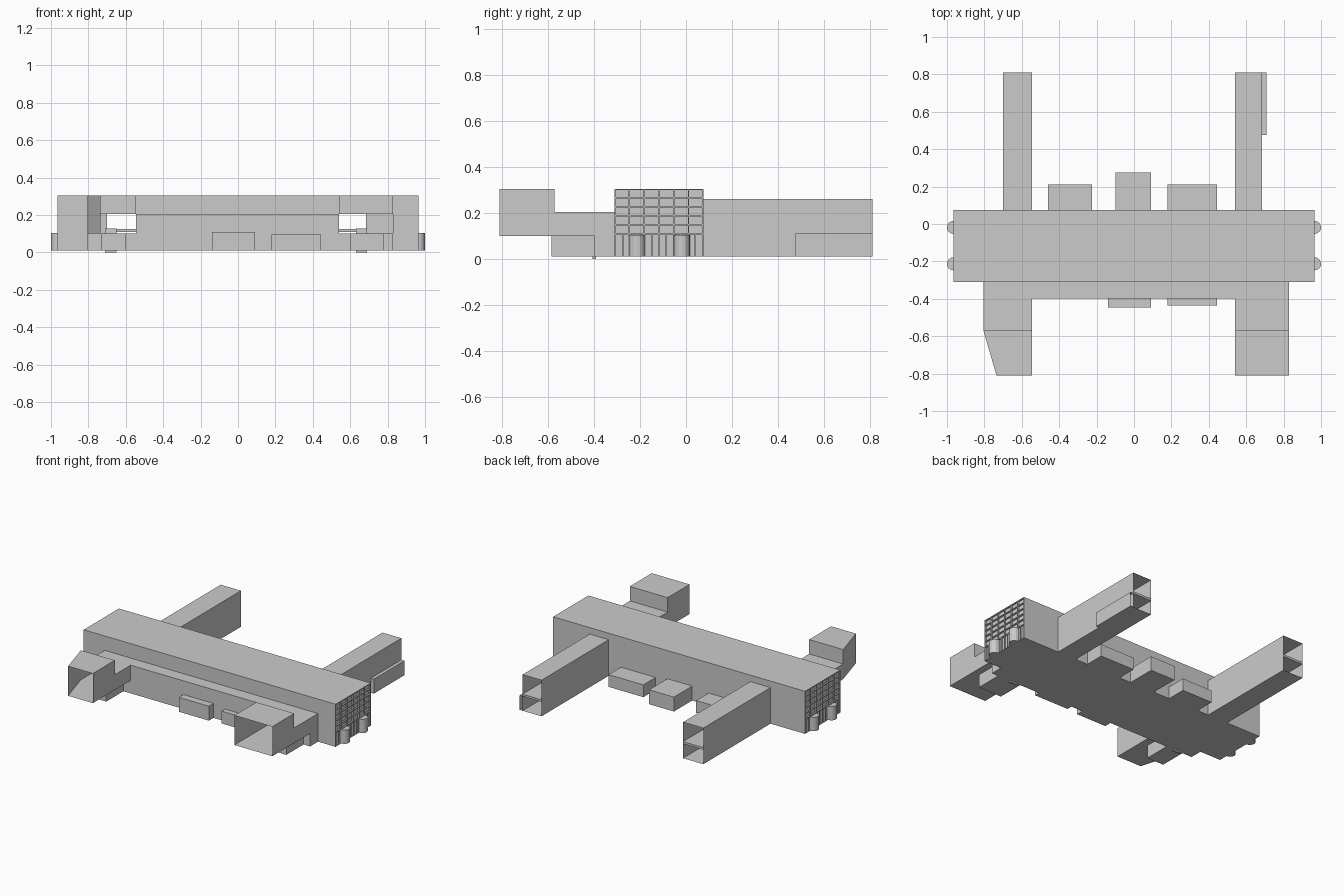
import bpy, bmesh, math

if "Cube" in bpy.data.objects:
    bpy.data.objects.remove(bpy.data.objects["Cube"])

def finish(name, bm):
    me = bpy.data.meshes.new(name)
    bm.to_mesh(me)
    bm.free()
    ob = bpy.data.objects.new(name, me)
    bpy.context.collection.objects.link(ob)
    return ob

def prism(name, pts, z0, z1, open_sides=(), top=True, bottom=True):
    """Upright prism on a counter-clockwise outline; listed sides stay open."""
    bm = bmesh.new()
    lo = [bm.verts.new((x, y, z0)) for x, y in pts]
    hi = [bm.verts.new((x, y, z1)) for x, y in pts]
    n = len(pts)
    for i in range(n):
        if i not in open_sides:
            j = (i + 1) % n
            bm.faces.new((lo[i], lo[j], hi[j], hi[i]))
    if top:
        bm.faces.new(hi)
    if bottom:
        bm.faces.new(lo[::-1])
    return finish(name, bm)

def box(name, x0, x1, y0, y1, z0, z1, open_sides=(), **kw):
    # sides: 0 front, 1 right, 2 back, 3 left
    return prism(name, [(x0, y0), (x1, y0), (x1, y1), (x0, y1)], z0, z1, open_sides, **kw)

def wall(name, y, rects, facing=-1):
    """Flat wall in the xz plane made of rectangles (x0, x1, z0, z1)."""
    bm = bmesh.new()
    for x0, x1, z0, z1 in rects:
        v = [bm.verts.new((x, y, z)) for x, z in ((x0, z0), (x1, z0), (x1, z1), (x0, z1))]
        bm.faces.new(v if facing < 0 else v[::-1])
    return finish(name, bm)

G, F1, F2, TOP = 0.01, 0.10, 0.205, 0.305     # ground, upper floor, low roof, high roof
X, YF, YB = 0.965, -0.31, 0.075               # main hall extents
LX0, LX1, RX0, RX1 = -0.805, -0.545, 0.54, 0.83   # front wings
LT, RT, TT = -0.70, 0.685, 0.26               # rear concourse outer edges and roof

# Main hall: roof and floor, with passages left open in the walls
box("hall_roof_and_floor", -X, X, YF, YB, G, TOP, (0, 1, 2, 3))
box("hall_upper_floor", -X + .012, X - .012, YF, YB, F1, F1 + .005, (0, 1, 2, 3), bottom=False)
wall("hall_front_wall", YF, [(-X, X, F2, TOP), (-X, LX0, G, F2), (RX1, X, G, F2)])
wall("hall_back_wall", YB, [(-X, LT, G, TOP), (LT, LX1, TT, TOP), (LX1, RX0, G, TOP),
                            (RX0, RT, TT, TOP), (RT, X, G, TOP)], 1)

# Low front gallery
box("front_gallery", LX1, RX0, -0.397, YF, F1, F2, (1, 2, 3))
box("front_ground_floor", LX0, RX1, -0.397, YF, G, F1, (2,))

# Front wings: low link and open-ended raised end block
for side, x0, x1, cut in (("left", LX0, LX1, 0.07), ("right", RX0, RX1, 0)):
    box(side + "_wing_link", x0, x1, -0.57, YF, F1, F2, (0, 2))
    prism(side + "_wing_end", [(x0, -0.57), (x0 + cut, -0.81), (x1, -0.81), (x1, -0.57)],
          F1, TOP, (1, 3))
    wall(side + "_wing_end_back", -0.57, [(x0, x1, F2, TOP)], 1)
box("left_wing_ground_room", -0.73, -0.60, -0.585, -0.397, G, F1, (2,))
box("right_wing_ground_room", 0.60, 0.78, -0.585, -0.397, G, F1, (2,))

# Stair enclosures inside the passages
for side, x in (("left", -0.68), ("right", 0.66)):
    box(side + "_passage_post", x - .03, x + .03, -0.405, -0.39, 0, 0.128)

# Rear concourses: open tubes with a middle floor
for side, x0, x1 in (("left", LT, LX1), ("right", RX0, RT)):
    box(side + "_concourse", x0, x1, YB, 0.81, G, TT, (0, 2))
    box(side + "_concourse_floor", x0, x1, YB, 0.81, 0.11, 0.125, (0, 1, 3))
box("concourse_annex", RT, 0.708, 0.475, 0.81, G, 0.11, (2, 3))

# Small ground-level boxes along front and back
for i, (x0, x1, y0, y1, z1) in enumerate((
        (-0.14, 0.09, -0.447, -0.397, 0.11), (0.18, 0.445, -0.435, -0.397, 0.095),
        (-0.46, -0.225, YB, 0.21, 0.095), (-0.10, 0.09, YB, 0.275, 0.11),
        (0.18, 0.445, YB, 0.21, 0.095))):
    box(f"ground_box_{i + 1}", x0, x1, y0, y1, G, z1)

# Glazed end walls with mullions and round revolving doors
for side, s in (("left", -1), ("right", 1)):
    def end_box(name, y0, y1, z0, z1, depth=0.012, out=0.0):
        a, b = sorted((s * (X - depth), s * (X + out)))
        return box(f"{side}_{name}", a, b, y0, y1, z0, z1)
    end_box("glazing", YF + .002, YB - .002, G, TOP - .001, 0.016, -0.010)
    cols, rows = 6, 5
    for i in range(cols + 1):
        y = YF + (YB - YF) * i / cols
        y = min(max(y, YF + .003), YB - .003)
        end_box(f"mullion_{i}", y - .003, y + .003, 0.11, TOP)
    for i in range(rows + 1):
        z = 0.11 + (TOP - 0.11) * i / rows
        z = min(z, TOP - .003)
        end_box(f"transom_{i}", YF, YB, z - .003, z + .003)
    for i in range(13):
        y = YF + .003 + (YB - YF - .006) * i / 12
        end_box(f"ground_mullion_{i}", y - .003, y + .003, G, 0.108)
    for i, y in enumerate((-0.213, -0.018)):
        pts = [(s * X + 0.035 * math.cos(a), y + 0.035 * math.sin(a))
               for a in (k * math.tau / 16 for k in range(16))]
        prism(f"{side}_revolving_door_{i + 1}", pts, G, 0.105)
